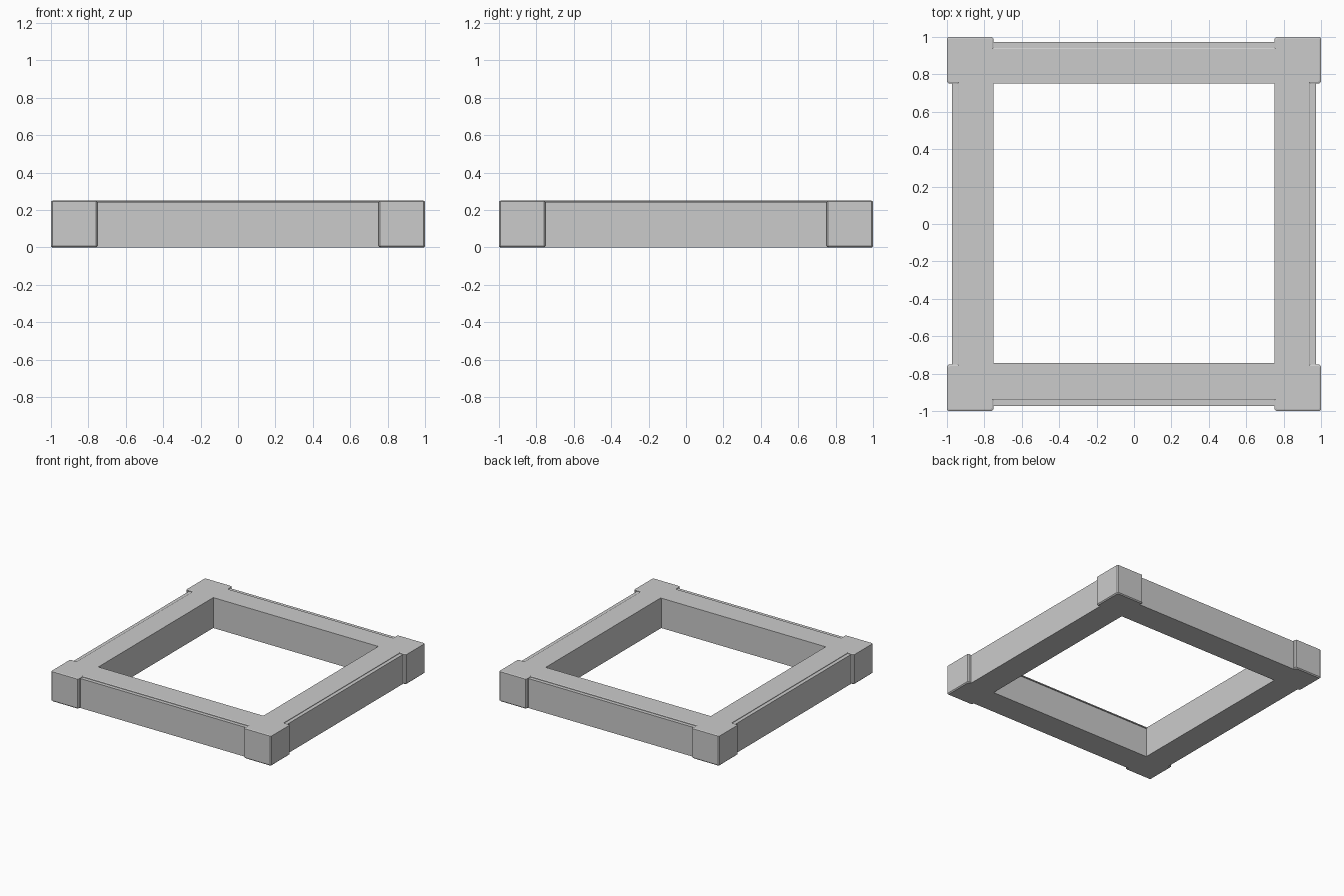
import bpy, bmesh

if "Cube" in bpy.data.objects:
    bpy.data.objects.remove(bpy.data.objects["Cube"])

B = 0.008          # small edge bevel
TOP, STEP = 0.25, 0.242


def outline(o, c, n):
    """Square outline with corner blocks (o outer, c inner edge) and recessed sides at n."""
    quarter = [(c, n), (c, o - B), (c + B, o), (o - B, o), (o, o - B), (o, c + B), (o - B, c), (n, c)]
    pts = []
    x_y = quarter
    for _ in range(4):
        pts += x_y
        x_y = [(y, -x) for x, y in x_y]     # quarter turn clockwise
    return pts


def opening(front):
    return [(-0.75, 0.75), (0.75, 0.75), (0.75, front), (-0.75, front)]


def loft(bm, layers):
    """Join stacked loops of equal length with quads; return first and last loop."""
    loops = [[bm.verts.new((x, y, z)) for x, y in pts] for pts, z in layers]
    for a, b in zip(loops, loops[1:]):
        for i in range(len(a)):
            j = (i + 1) % len(a)
            bm.faces.new((a[i], a[j], b[j], b[i]))
    return loops[0], loops[-1]


bm = bmesh.new()

# Outer walls: beams, bevelled corner blocks and the stepped top panel
loft(bm, [
    (outline(1 - B, 0.752 + B, 0.972), 0),
    (outline(1, 0.752, 0.972), B),
    (outline(1, 0.752, 0.972), STEP),
    (outline(1, 0.752, 0.942), STEP),
    (outline(1, 0.752, 0.942), TOP - B / 2),
    (outline(1 - B, 0.752 + B, 0.935), TOP),
])

# Inner walls: square opening with a slight top lip along the front
loft(bm, [
    (opening(-0.75), 0),
    (opening(-0.75), STEP),
    (opening(-0.742), STEP),
    (opening(-0.742), TOP),
])
bmesh.ops.remove_doubles(bm, verts=bm.verts, dist=0.0005)

# Flat top and bottom faces between the outer and inner loops
for z in (0, TOP):
    rim = [e for e in bm.edges if e.is_boundary and all(abs(v.co.z - z) < 1e-4 for v in e.verts)]
    bmesh.ops.triangle_fill(bm, edges=rim, use_beauty=True, normal=(0, 0, 1 if z else -1))
bmesh.ops.recalc_face_normals(bm, faces=bm.faces)

mesh = bpy.data.meshes.new("square_frame")
bm.to_mesh(mesh)
bm.free()
bpy.context.collection.objects.link(bpy.data.objects.new("square_frame", mesh))
